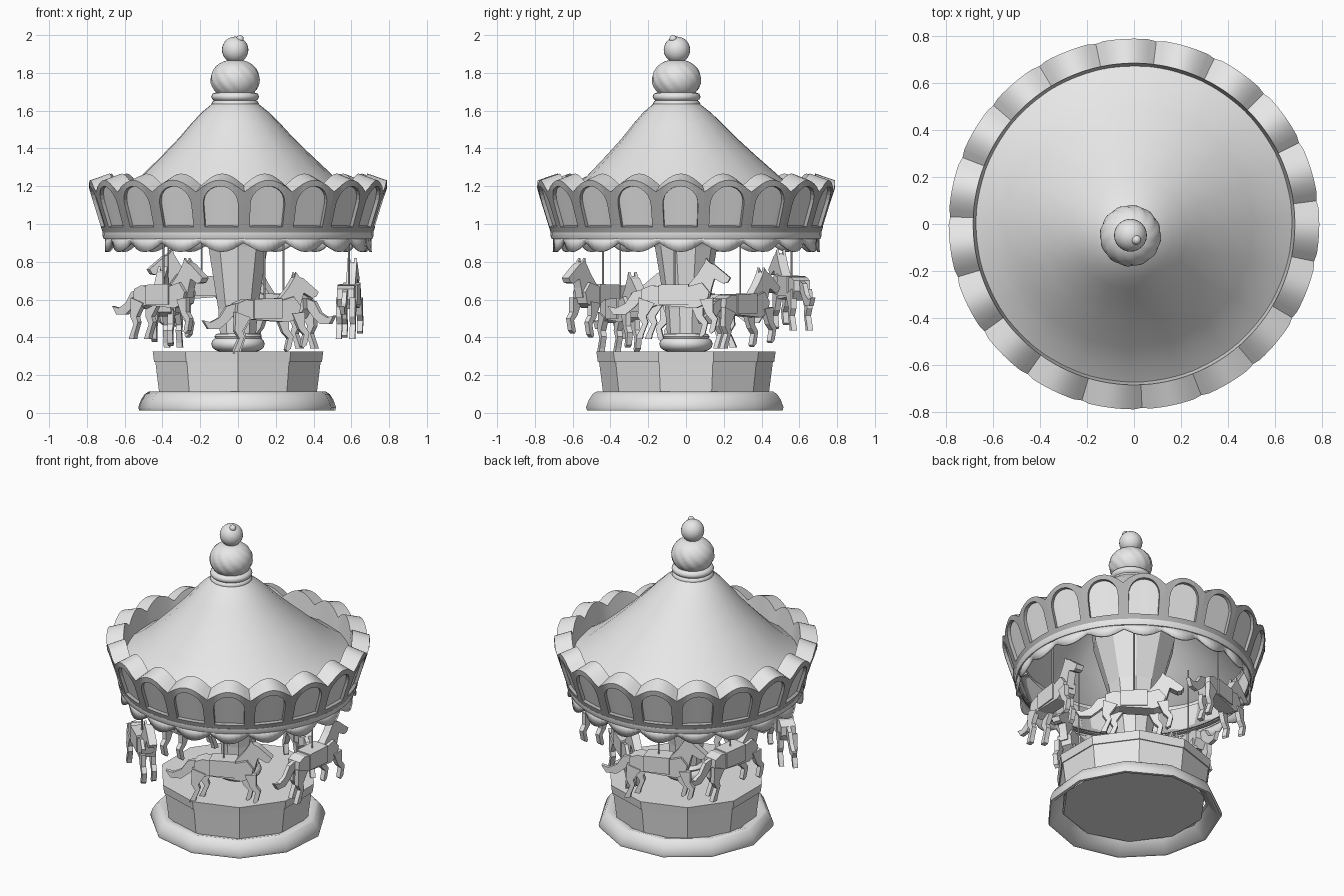
import bpy, bmesh, math
from math import sin, cos, pi, sqrt, radians, tau
from mathutils import Matrix, Vector

if "Cube" in bpy.data.objects:
    bpy.data.objects.remove(bpy.data.objects["Cube"])


def material(name, value):
    mat = bpy.data.materials.new(name)
    mat.use_nodes = True
    colour = (value, value, value, 1)
    mat.diffuse_color = colour
    mat.node_tree.nodes["Principled BSDF"].inputs["Base Color"].default_value = colour
    return mat


pale_grey = material("pale_grey", .8)
mid_grey = material("mid_grey", .45)


def finish(bm, name, smooth=None, mat=pale_grey):
    bmesh.ops.recalc_face_normals(bm, faces=bm.faces)
    mesh = bpy.data.meshes.new(name)
    bm.to_mesh(mesh)
    bm.free()
    mesh.materials.append(mat)
    ob = bpy.data.objects.new(name, mesh)
    bpy.context.collection.objects.link(ob)
    if smooth:
        bpy.ops.object.select_all(action='DESELECT')
        ob.select_set(True)
        bpy.context.view_layer.objects.active = ob
        bpy.ops.object.shade_smooth_by_angle(angle=radians(smooth))
    return ob


def solidify(ob, thickness):
    mod = ob.modifiers.new("thickness", 'SOLIDIFY')
    mod.thickness = thickness
    mod.offset = -1


def rings(name, rows, n, point, smooth=None, caps=(False, False)):
    """Closed surface of revolution: point(row, angle) gives each position."""
    bm = bmesh.new()
    loops = [[bm.verts.new(point(r, tau * i / n)) for i in range(n)] for r in rows]
    for a, b in zip(loops, loops[1:]):
        for i in range(n):
            j = (i + 1) % n
            bm.faces.new((a[i], a[j], b[j], b[i]))
    for loop, cap in zip((loops[0], loops[-1]), caps):
        if cap:
            bm.faces.new(loop)
    return finish(bm, name, smooth)


def lathe(name, profile, n, smooth=None, caps=(True, True), phase=0.0, centre=lambda z: (0, 0)):
    def point(row, a):
        r, z = row
        cx, cy = centre(z)
        return (cx + r * cos(a + phase), cy + r * sin(a + phase), z)
    return rings(name, profile, n, point, smooth, caps)


def ball(name, centre, radius):
    bm = bmesh.new()
    bmesh.ops.create_uvsphere(bm, u_segments=24, v_segments=14, radius=radius,
                              matrix=Matrix.Translation(centre))
    return finish(bm, name, 60)


# Base and platform: the skirt is a hollow ring below the platform floor
lathe("base_skirt", [(.44, .085), (.505, .012), (.525, .012), (.53, .03), (.515, .07), (.495, .10),
                     (.475, .112), (.43, .10)], 11, 60, caps=(False, False), phase=radians(-54))
lathe("platform_wall", [(.435, .075), (.46, .27), (.467, .27), (.475, .325)], 10, phase=pi / 2)

# Central column with a rounded foot
lathe("column_foot", [(.08, .32), (.115, .33), (.135, .345), (.142, .365), (.135, .385), (.12, .395),
                      (.125, .405), (.115, .418), (.06, .425)], 28, 60)
lathe("column", [(.10, .41), (.11, .55), (.165, .88), (.25, 1.18), (.27, 1.42)], 10, phase=pi / 10)


# Roof, leaning slightly towards the front
def lean(z):
    k = min(1, max(0, (z - 1.12) / .5))
    return (-.015 * k, -.05 * k)


lathe("roof", [(.685, 1.12), (.60, 1.175), (.515, 1.25), (.395, 1.365), (.305, 1.455), (.238, 1.53),
               (.18, 1.59), (.125, 1.635), (.10, 1.65)], 19, 60, caps=(False, True), phase=.05, centre=lean)

# Finial: collar, twisted bulb, ball and knob
lathe("collar", [(.09, 1.62), (.118, 1.625), (.126, 1.637), (.118, 1.65), (.112, 1.654), (.12, 1.66),
                 (.127, 1.673), (.12, 1.69), (.09, 1.70)], 32, 70, centre=lean)


def bulb_point(u, a):
    t = .5 - .5 * cos(pi * u)
    r = .218 * (t * (1 - t)) ** .4 * (1 + .05 * sin(pi * t) * abs(cos(6 * (a + 1.3 * t))))
    return (-.015 + r * cos(a), -.05 + r * sin(a), 1.66 + .21 * t)


rings("twisted_bulb", [.08 + .84 * i / 14 for i in range(15)], 120, bulb_point, 30, (True, True))
ball("top_ball", (-.015, -.048, 1.922), .07)
ball("top_knob", (.01, -.068, 1.98), .02)

# Crown of arches
ARCHES, COLS, PANEL = 19, 12, .74
STEP = tau / ARCHES
START = -pi / 2 + radians(2.5) + STEP / 2


def wall(a, z, inset=0.0):
    r = .715 + min(.074, (z - .95) * .31) - inset
    return (r * cos(a), r * sin(a), z)


def arch_top(t):
    return 1.17 + .062 * cos(t * pi / 2)


def panel_top(t):
    return 1.10 + .10 * sqrt(max(0, 1 - (t / PANEL) ** 2))


frame, panels, cap = bmesh.new(), bmesh.new(), bmesh.new()
ts = [-1] + [-PANEL * cos(pi * i / COLS) for i in range(COLS + 1)] + [1]


def strip(bm, *pts):
    bm.faces.new([bm.verts.new(p) for p in pts])


for k in range(ARCHES):
    mid = START + k * STEP
    for t0, t1 in zip(ts, ts[1:]):
        a0, a1 = mid + t0 * STEP / 2, mid + t1 * STEP / 2
        h0, h1 = arch_top(t0), arch_top(t1)
        if max(abs(t0), abs(t1)) <= PANEL + 1e-6:
            p0, p1 = panel_top(t0), panel_top(t1)
            strip(frame, wall(a0, .95), wall(a1, .95), wall(a1, .985), wall(a0, .985))
            strip(frame, wall(a0, p0), wall(a1, p1), wall(a1, h1), wall(a0, h0))
        else:
            cuts = [.95, .985, 1.10]
            for lo, hi in zip(cuts, cuts[1:]):
                strip(frame, wall(a0, lo), wall(a1, lo), wall(a1, hi), wall(a0, hi))
            strip(frame, wall(a0, 1.10), wall(a1, 1.10), wall(a1, h1), wall(a0, h0))
        strip(panels, *(wall(a, z, .02) for a, z in
                        ((a0, .95), (a1, .95), (a1, h1 - .01), (a0, h0 - .01))))
        # Thick scalloped top and the inner side down to the roof
        inner = [(.685 * cos(a), .685 * sin(a), h + .035) for a, h in ((a0, h0), (a1, h1))]
        foot = [(.67 * cos(a), .67 * sin(a), 1.10) for a in (a0, a1)]
        strip(cap, wall(a0, h0), wall(a1, h1), inner[1], inner[0])
        strip(cap, inner[0], inner[1], foot[1], foot[0])
for bm in (frame, panels, cap):
    bmesh.ops.remove_doubles(bm, verts=bm.verts, dist=1e-4)
solidify(finish(frame, "arch_frames", mat=mid_grey), .02)
finish(panels, "arch_panels", 10)
finish(cap, "arch_tops", 65)

# Lower band and scalloped valance
lathe("canopy_band", [(.69, .92), (.71, .92), (.718, .94), (.718, .955), (.69, .96)], 76, 50,
      caps=(False, False))


def valance_point(top, a):
    drop = abs(cos((a - START) * ARCHES / 2))
    r = .705 - (0 if top else .012 - .016 * drop)
    return (r * cos(a), r * sin(a), .935 if top else .90 - .048 * drop)


solidify(rings("valance", [True, False], ARCHES * 8, valance_point, 30), .012)


# Horses, cut from flat plates in the local x-z plane
def plate(bm, pts, width, y=0.0):
    front = [bm.verts.new((x, y - width / 2, z)) for x, z in pts]
    back = [bm.verts.new((x, y + width / 2, z)) for x, z in pts]
    bm.faces.new(front)
    bm.faces.new(back[::-1])
    for i in range(len(pts)):
        j = (i + 1) % len(pts)
        bm.faces.new((front[j], front[i], back[i], back[j]))


BODY = [(-.175, .21), (-.17, .265), (-.12, .285), (-.04, .275), (.08, .28), (.15, .30), (.19, .25),
        (.175, .19), (.12, .165), (-.09, .18), (-.14, .16)]
NECK = [(.07, .28), (.125, .345), (.16, .40), (.18, .41), (.215, .395), (.30, .325), (.285, .30),
        (.26, .295), (.215, .32), (.20, .27), (.19, .22), (.12, .22)]
EAR = [(.16, .395), (.17, .43), (.195, .40)]
TAIL = [(-.165, .265), (-.22, .25), (-.26, .19), (-.31, .165), (-.355, .175), (-.325, .13),
        (-.26, .13), (-.21, .17), (-.165, .22)]
HIND = [(-.165, .22), (-.17, .12), (-.145, .08), (-.17, .025), (-.18, 0), (-.145, 0), (-.14, .025),
        (-.115, .09), (-.125, .12), (-.08, .19)]
FORE = [(.11, .20), (.145, .12), (.175, .09), (.16, .03), (.17, .02), (.19, .035), (.205, .10),
        (.18, .135), (.18, .21)]
SADDLE = [(-.08, .185), (-.08, .288), (.08, .292), (.08, .185)]


def horse(name, azimuth, radius, z):
    bm = bmesh.new()
    plate(bm, BODY, .09)
    plate(bm, NECK, .05)
    plate(bm, TAIL, .025)
    plate(bm, SADDLE, .106)
    for side in (-1, 1):
        shift = .02 * side
        plate(bm, EAR, .014, side * .018)
        plate(bm, [(x + shift, h) for x, h in HIND], .03, side * .038)
        plate(bm, [(x - shift * 1.5, h - .01 * side) for x, h in FORE], .03, side * .038)
    top, bottom = 1.12 - z, .25
    bmesh.ops.create_cone(bm, cap_ends=True, segments=8, radius1=.005, radius2=.005, depth=top - bottom,
                          matrix=Matrix.Translation((0, 0, (top + bottom) / 2)))
    a = radians(azimuth)
    place = Matrix.Translation((radius * cos(a), radius * sin(a), z)) @ Matrix.Rotation(a + pi / 2, 4, 'Z')
    bmesh.ops.transform(bm, matrix=place, verts=bm.verts)
    finish(bm, name)


OUTER, INNER = .59, .375
horse("outer_horse_1", -132, OUTER, .39)
horse("inner_horse_1", -68, INNER, .315)
horse("outer_horse_2", -6, OUTER, .39)
horse("inner_horse_2", 50, INNER, .34)
horse("outer_horse_3", 109, OUTER, .435)
horse("inner_horse_3", 170, INNER, .345)
